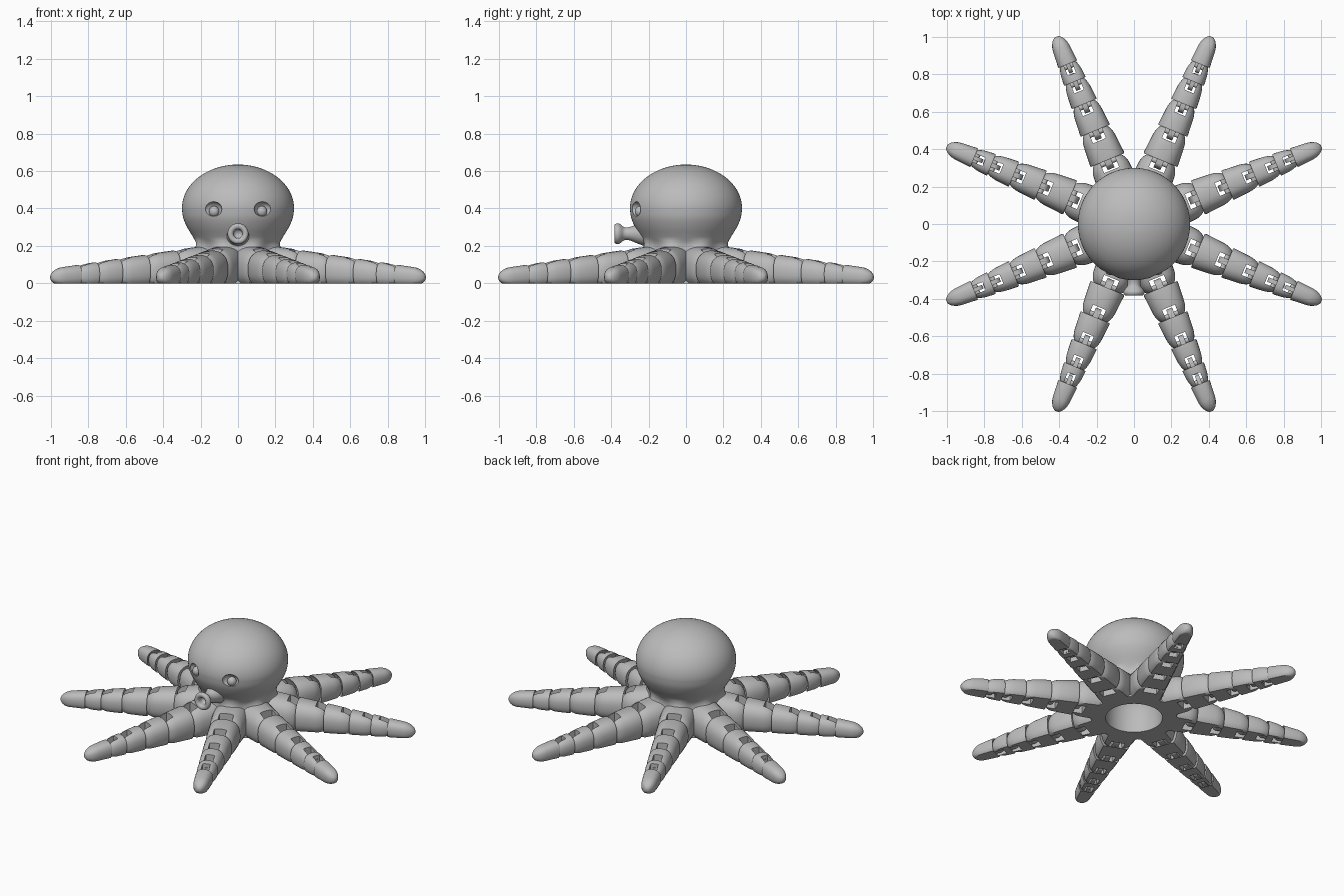
import bpy, bmesh, math
from mathutils import Matrix, Vector

if "Cube" in bpy.data.objects:
    bpy.data.objects.remove(bpy.data.objects["Cube"])

grey = bpy.data.materials.new("soft grey")
grey.use_nodes = True
grey.diffuse_color = (0.5, 0.5, 0.5, 1)
grey.node_tree.nodes["Principled BSDF"].inputs["Base Color"].default_value = (0.5, 0.5, 0.5, 1)


def finish(name, bm):
    bmesh.ops.recalc_face_normals(bm, faces=bm.faces)
    mesh = bpy.data.meshes.new(name)
    bm.to_mesh(mesh)
    bm.free()
    mesh.materials.append(grey)
    ob = bpy.data.objects.new(name, mesh)
    bpy.context.collection.objects.link(ob)
    return ob


def activate(ob):
    bpy.ops.object.select_all(action='DESELECT')
    ob.select_set(True)
    bpy.context.view_layer.objects.active = ob


def smooth(ob, degrees=40):
    activate(ob)
    bpy.ops.object.shade_smooth_by_angle(angle=math.radians(degrees))


def cut(ob, cutter):
    activate(ob)
    mod = ob.modifiers.new("cut", 'BOOLEAN')
    mod.operation = 'DIFFERENCE'
    mod.solver = 'EXACT'
    mod.object = cutter
    bpy.ops.object.modifier_apply(modifier=mod.name)
    bpy.data.objects.remove(cutter)


def loft(name, rings):
    """Skin closed rings of equal length and cap both ends."""
    bm = bmesh.new()
    loops = [[bm.verts.new(p) for p in ring] for ring in rings]
    n = len(loops[0])
    for lo, hi in zip(loops, loops[1:]):
        for i in range(n):
            j = (i + 1) % n
            bm.faces.new((lo[i], lo[j], hi[j], hi[i]))
    bm.faces.new(loops[0])
    bm.faces.new(loops[-1])
    return finish(name, bm)


def box(name, lo, hi):
    bm = bmesh.new()
    lo, hi = Vector(lo), Vector(hi)
    bmesh.ops.create_cube(bm, size=1, matrix=Matrix.Translation((lo + hi) / 2)
                          @ Matrix.Diagonal((*(hi - lo), 1)))
    return finish(name, bm)


def ellipsoid(name, centre, radii, turn=0):
    bm = bmesh.new()
    bmesh.ops.create_uvsphere(bm, u_segments=32, v_segments=18, radius=1,
                              matrix=Matrix.Translation(centre) @ Matrix.Rotation(turn, 4, 'Z')
                              @ Matrix.Diagonal((*radii, 1)))
    return finish(name, bm)


def spline(points, steps=4):
    """Smooth curve through 2D points."""
    pts = [Vector(p) for p in points]
    out = []
    for i in range(len(pts) - 1):
        a, b, c, d = pts[max(i - 1, 0)], pts[i], pts[i + 1], pts[min(i + 2, len(pts) - 1)]
        for k in range(steps):
            t = k / steps
            out.append(0.5 * (2 * b + (c - a) * t + (2 * a - 5 * b + 4 * c - d) * t * t
                              + (3 * b - a - 3 * c + d) * t ** 3))
    return out + [pts[-1]]


# Body: domed head, pinched neck, scalloped skirt and a hollow underside
head = [(0.3 * math.sin(a), 0.4 + 0.235 * math.cos(a))
        for a in (math.radians(5 * k) for k in range(1, 18))]
lower = spline([(0.3, 0.4), (0.293, 0.35), (0.272, 0.3), (0.242, 0.25), (0.222, 0.21),
                (0.222, 0.17), (0.236, 0.12), (0.25, 0.06), (0.255, 0)])
hollow = spline([(0.17, 0), (0.17, 0.08), (0.155, 0.17), (0.11, 0.23), (0.01, 0.26)])
body_rings = []
for k, (r, z) in enumerate(head + [tuple(p) for p in lower + hollow]):
    outside = k < len(head) + len(lower)
    swell = 0.045 * max(0, min(1, (0.24 - z) / 0.1)) if outside else 0
    ring = []
    for i in range(96):
        a = math.tau * i / 96
        rad = r + swell * (0.5 - 0.5 * math.cos(8 * a))
        ring.append((rad * math.cos(a), rad * math.sin(a), z))
    body_rings.append(ring)
body = loft("body", body_rings)

# Eyes: shallow sockets with a cheek bump that leaves a smiling arch
for side, label in ((1, "left"), (-1, "right")):
    cut(body, ellipsoid("socket_cutter", (side * 0.134, -0.272, 0.397),
                        (0.05, 0.04, 0.04), side * 0.46))
    bump = ellipsoid(label + "_eye_bump", (side * 0.128, -0.247, 0.384),
                     (0.028, 0.026, 0.029), side * 0.46)
    smooth(bump)
smooth(body)

# Mouth: flared funnel with a hollow lip, turned around the y axis
funnel = spline([(0.065, -0.225), (0.05, -0.265), (0.036, -0.3), (0.035, -0.33), (0.05, -0.35),
                 (0.056, -0.365), (0.05, -0.38), (0.036, -0.382), (0.025, -0.372),
                 (0.021, -0.345), (0.004, -0.335)])
mouth = loft("mouth", [[(r * math.cos(math.tau * i / 32), y, 0.265 + r * math.sin(math.tau * i / 32))
                        for i in range(32)] for r, y in funnel])
smooth(mouth, 60)


# Legs: a chain of forked segments tapering along +x, copied around the body
def width(r):
    return 0.2 - 0.16 * (r - 0.36)


def height(r):
    return 0.178 - 0.14 * (r - 0.36)


def section(r, scale):
    """Arch-shaped slice with a flat foot."""
    w, h = width(r) / 2, height(r)
    ring = []
    for i in range(32):
        a = math.tau * i / 32
        c, s = math.cos(a), math.sin(a)
        y = w * scale * math.copysign(abs(c) ** 0.8, c)
        z = h * (0.42 + 0.58 * scale * math.copysign(abs(s) ** 0.85, s))
        ring.append((r, y, max(0, z)))
    return ring


def segment(name, start, end, nose, tip):
    rings = [section(start + 0.025, 0.55), section(start, 0.97), section(start + 0.008, 1)]
    for k in range(9):
        a = math.radians(10 * k)
        scale = math.cos(a) if tip else 0.55 + 0.45 * math.cos(a)
        rings.append(section(end - nose + nose * math.sin(a), scale))
    return loft(name, rings)


starts = [0.19, 0.37, 0.54, 0.695, 0.825, 0.925]
names = ["root", "first", "second", "third", "fourth", "tip"]
parts = []
for k, (start, label) in enumerate(zip(starts, names)):
    tip = k == len(starts) - 1
    end = 1.085 if tip else starts[k + 1] + 0.012
    seg = segment(f"leg_{label}_segment", start, end, 0.07, tip)
    parts.append(seg)
    w, h = width(start), height(start)
    if not tip:
        # fork slot and the pin across it
        slot = 0.22 * width(end)
        cut(seg, box("slot_cutter", (end - 0.07, -slot, -0.1), (end + 0.1, slot, 0.4)))
        bm = bmesh.new()
        bmesh.ops.create_cone(bm, cap_ends=True, segments=16, radius1=0.014, radius2=0.014,
                              depth=0.6 * width(end),
                              matrix=Matrix.Translation((end - 0.024, 0, 0.4 * h))
                              @ Matrix.Rotation(math.pi / 2, 4, 'X'))
        parts.append(finish(f"leg_{label}_pin", bm))
    if k:
        # tongue with a rounded end that hooks the pin of the previous segment
        mid, rad = 0.4 * h, 0.32 * h
        outline = [(start + 0.045, mid + rad), (start + 0.045, mid - rad)]
        for i in range(13):
            a = math.radians(-90 - 15 * i)
            outline.append((start - 0.02 + 0.03 * math.cos(a), mid + rad * math.sin(a)))
        half = 0.1 * w
        parts.append(loft(f"leg_{label}_tongue", [[(x, y, z) for x, z in outline]
                                                  for y in (-half, half)]))

for part in parts:
    smooth(part)
    base = part.name
    for i in range(8):
        ob = part if i == 0 else part.copy()
        if i:
            bpy.context.collection.objects.link(ob)
        ob.name = f"{base}_{i + 1}"
        ob.rotation_euler.z = math.radians(22.5 + 45 * i)
